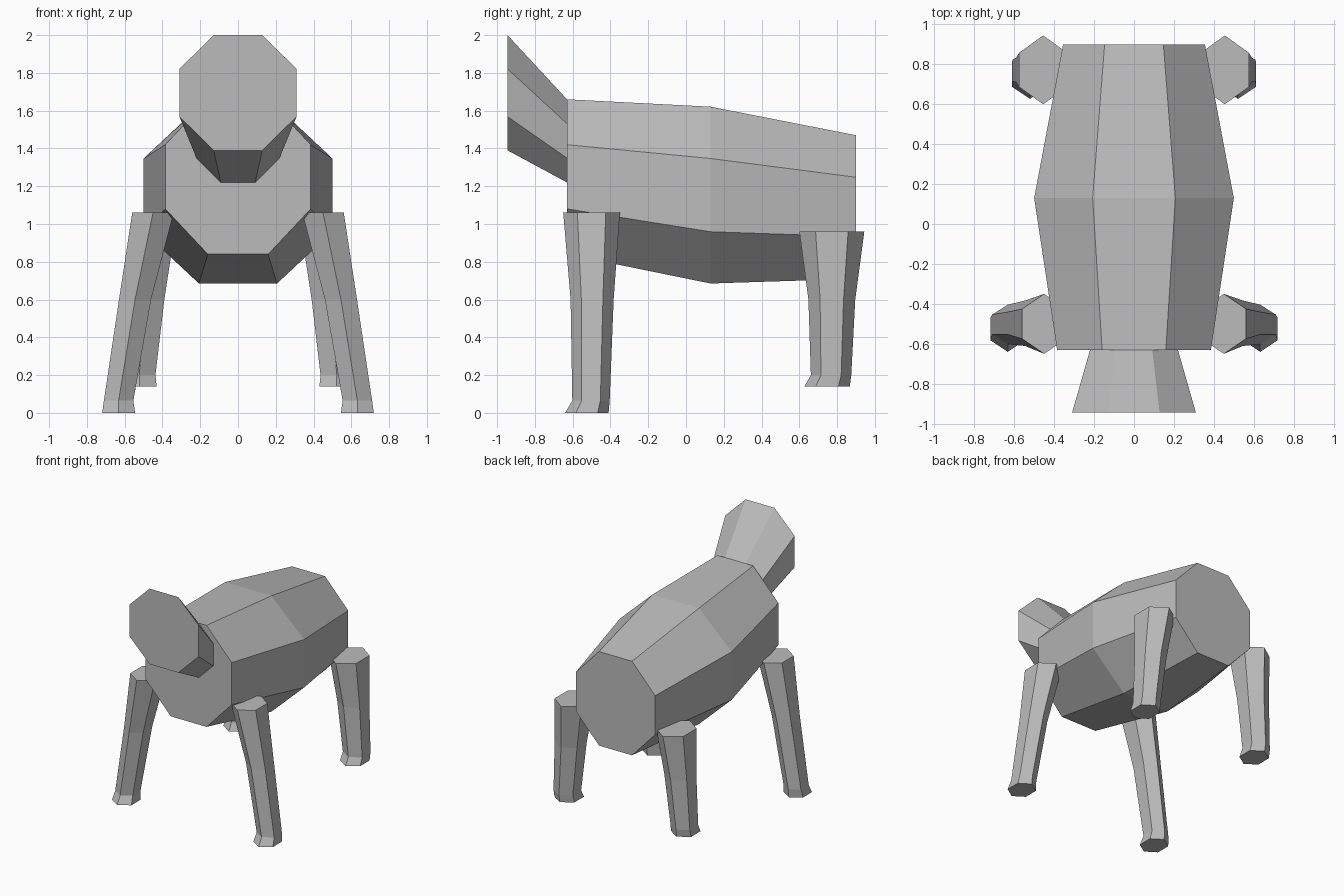
import bpy
import bmesh
from math import cos, sin, pi

cube = bpy.data.objects.get("Cube")
if cube:
    bpy.data.objects.remove(cube, do_unlink=True)

# Single grey clay material
grey = bpy.data.materials.new("plain grey")
grey.use_nodes = True
color = (0.5, 0.5, 0.5, 1)
grey.diffuse_color = color
grey.node_tree.nodes["Principled BSDF"].inputs["Base Color"].default_value = color


def loft(name, rings):
    """Bridge rings of points and cap both ends."""
    bm = bmesh.new()
    loops = [[bm.verts.new(p) for p in ring] for ring in rings]
    n = len(loops[0])
    for a, b in zip(loops, loops[1:]):
        for i in range(n):
            j = (i + 1) % n
            bm.faces.new((a[i], a[j], b[j], b[i]))
    bm.faces.new(loops[0])
    bm.faces.new(loops[-1])
    bmesh.ops.recalc_face_normals(bm, faces=bm.faces)
    mesh = bpy.data.meshes.new(name)
    bm.to_mesh(mesh)
    bm.free()
    mesh.materials.append(grey)
    obj = bpy.data.objects.new(name, mesh)
    bpy.context.collection.objects.link(obj)
    return obj


def octagon(y, z, rx, rz):
    """Upright octagon, rx and rz measured to its flat sides."""
    k = cos(pi / 8)
    angles = [pi / 8 + i * pi / 4 for i in range(8)]
    return [(rx * cos(a) / k, y, z + rz * sin(a) / k) for a in angles]


def hexagon(x, y, z, rx, ry, side):
    """Level hexagon with corners pointing front and back."""
    k = cos(pi / 6)
    angles = [pi / 2 + i * pi / 3 for i in range(6)]
    return [(side * (x + rx * cos(a) / k), y + ry * sin(a), z) for a in angles]


# Barrel body: chest, belly, rump
loft("body", [octagon(-0.63, 1.25, 0.385, 0.41),
              octagon(0.13, 1.153, 0.50, 0.468),
              octagon(0.90, 1.09, 0.355, 0.38)])

# Flared head
loft("head", [octagon(-0.63, 1.44, 0.22, 0.22),
              octagon(-0.945, 1.695, 0.31, 0.305)])

# Legs: hip, knee, ankle, foot as (x, y, z, rx, ry)
legs = {
    "front_leg": [(0.45, -0.50, 1.06, 0.11, 0.15),
                  (0.545, -0.497, 0.60, 0.085, 0.114),
                  (0.632, -0.503, 0.065, 0.078, 0.099),
                  (0.632, -0.525, 0, 0.087, 0.115)],
    "back_leg": [(0.455, 0.772, 0.96, 0.12, 0.172),
                 (0.49, 0.772, 0.60, 0.10, 0.124),
                 (0.523, 0.768, 0.20, 0.086, 0.107),
                 (0.521, 0.747, 0.14, 0.09, 0.12)],
}
for name, sections in legs.items():
    for side, label in ((1, "left"), (-1, "right")):
        loft(f"{label}_{name}", [hexagon(*s, side) for s in sections])
